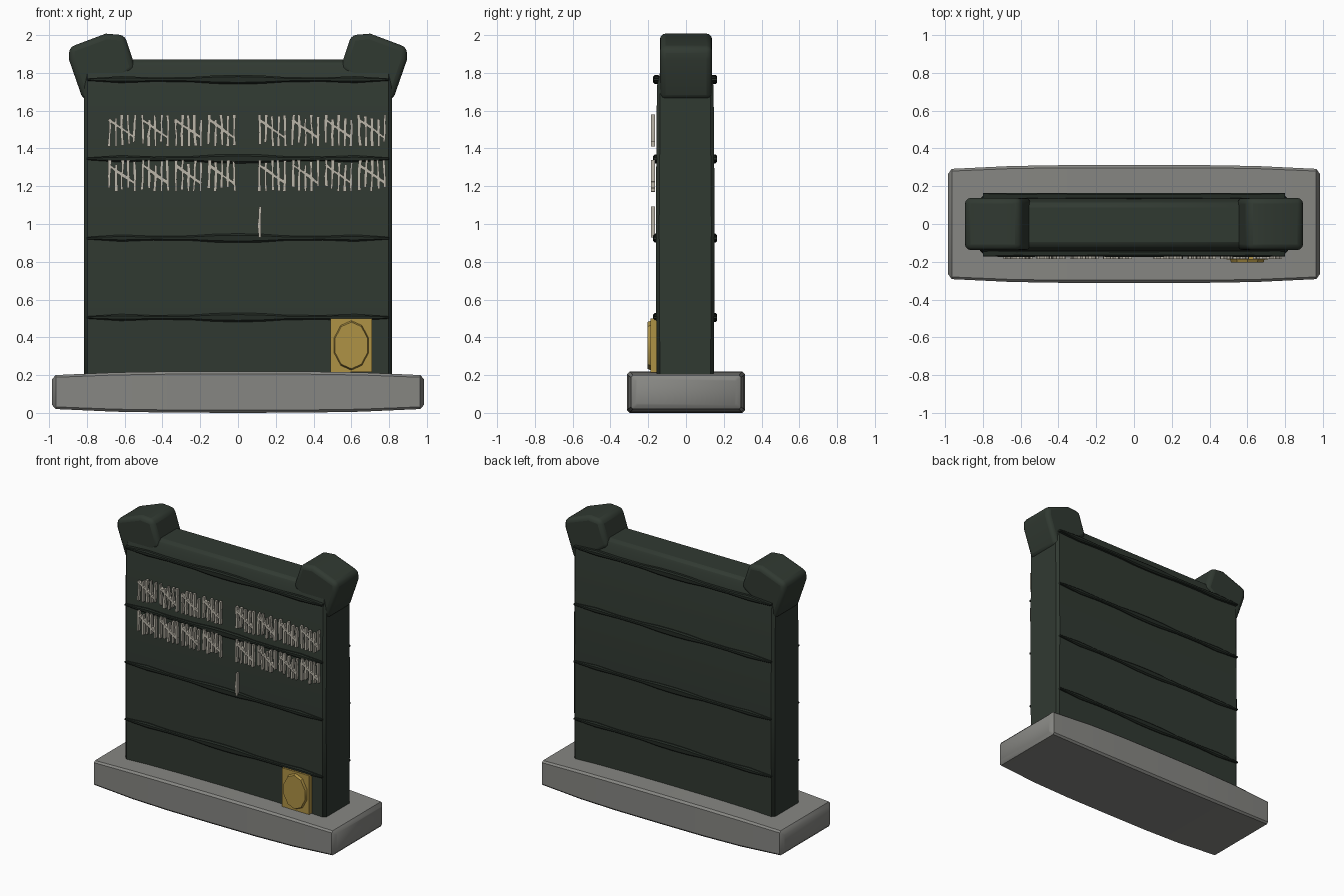
import bpy, bmesh, math, random
from mathutils import Matrix, Vector

random.seed(4)
if "Cube" in bpy.data.objects:
    bpy.data.objects.remove(bpy.data.objects["Cube"])


def material(name, rgb):
    m = bpy.data.materials.new(name)
    m.use_nodes = True
    m.diffuse_color = (*rgb, 1)
    m.node_tree.nodes["Principled BSDF"].inputs["Base Color"].default_value = (*rgb, 1)
    return m


GREEN = material("dark green", (0.03, 0.041, 0.031))
BLACK = material("blackish green", (0.017, 0.024, 0.018))
STONE = material("grey stone", (0.24, 0.24, 0.225))
CHALK = material("chalk", (0.50, 0.47, 0.40))
GOLD = material("old gold", (0.43, 0.29, 0.06))


def finish(name, bm, mat, bevel=0, segments=1, angle=35):
    bmesh.ops.recalc_face_normals(bm, faces=bm.faces)
    mesh = bpy.data.meshes.new(name)
    bm.to_mesh(mesh)
    bm.free()
    ob = bpy.data.objects.new(name, mesh)
    bpy.context.collection.objects.link(ob)
    mesh.materials.append(mat)
    if bevel:
        mod = ob.modifiers.new("bevel", "BEVEL")
        mod.width, mod.segments = bevel, segments
    bpy.ops.object.select_all(action="DESELECT")
    ob.select_set(True)
    bpy.context.view_layer.objects.active = ob
    bpy.ops.object.shade_smooth_by_angle(angle=math.radians(angle))
    return ob


def extrude(bm, points, shift):
    """Closed prism from a planar outline."""
    face = bm.faces.new([bm.verts.new(p) for p in points])
    out = bmesh.ops.extrude_face_region(bm, geom=[face])
    verts = [v for v in out["geom"] if isinstance(v, bmesh.types.BMVert)]
    bmesh.ops.translate(bm, verts=verts, vec=shift)


def loft(bm, stations, y, z, cut):
    """Skin chamfered rectangles along x; stations are (x, half depth, half height)."""
    rings = []
    for x, hy, hz in stations:
        c = min(hy, hz) * cut
        ring = [(hy - c, hz), (hy, hz - c), (hy, c - hz), (hy - c, -hz),
                (c - hy, -hz), (-hy, c - hz), (-hy, hz - c), (c - hy, hz)]
        rings.append([bm.verts.new((x, y + a, z + b)) for a, b in ring])
    for r, s in zip(rings, rings[1:]):
        for i in range(8):
            j = (i + 1) % 8
            bm.faces.new((r[i], r[j], s[j], s[i]))
    bm.faces.new(rings[0])
    bm.faces.new(rings[-1])


def mirrored(half):
    """Repeat right-hand stations on the left, keeping the middle one."""
    return [(-x, a, b) for x, a, b in reversed(half) if x > 0] + half


# Bowed stone base
bm = bmesh.new()
loft(bm, mirrored([(0, 0.312, 0.11), (0.35, 0.312, 0.109), (0.65, 0.307, 0.104),
                   (0.965, 0.292, 0.09), (0.985, 0.265, 0.068)]), 0, 0.11, 0.13)
finish("stone_base", bm, STONE, angle=40)

# Main wall with its top sloping inward
bm = bmesh.new()
side = [(-0.152, 0.18), (-0.156, 1.0), (-0.15, 1.73), (-0.125, 1.84), (-0.11, 1.872)]
outline = side + [(-y, z) for y, z in reversed(side)]
extrude(bm, [(-0.815, y - 0.004, z) for y, z in outline], (1.63, 0, 0))
finish("wall", bm, GREEN, 0.018, angle=30)

# Flared corner blocks
for name, s in (("left_corner_block", 1), ("right_corner_block", -1)):
    bm = bmesh.new()
    shape = [(0.54, 1.82), (0.60, 2.0), (0.70, 2.008), (0.895, 1.935), (0.895, 1.87),
             (0.82, 1.655), (0.74, 1.67)]
    extrude(bm, [(s * x, -0.138, z) for x, z in shape], (0, 0.276, 0))
    finish(name, bm, GREEN, 0.03, 3, 45)

# Thin uneven rails across both faces
for face, y in (("front", -0.156), ("back", 0.147)):
    bm = bmesh.new()
    for k in range(4):
        half = [(0, 0.018, 0.024), (0.12, 0.018, 0.022), (0.25, 0.016, 0.013),
                (0.45, 0.017, 0.011), (0.62, 0.018, 0.018), (0.8, 0.017, 0.006)]
        loft(bm, mirrored(half), y, 0.505 + 0.42 * k, 0.5)
    finish(face + "_rails", bm, BLACK)


# Tally marks: four-sided slivers with irregular widths
def sliver(bm, x, z, length, angle=0.0):
    turn = Matrix.Rotation(angle, 4, "Y")
    centre = Vector((x, -0.175, z))
    rings = []
    for t in (-0.5, -0.1, 0.2, 0.5):
        w = random.uniform(0.005, 0.0095)
        sway = random.uniform(-0.003, 0.003)
        corners = [(-w, -0.011), (w, -0.011), (w, 0.011), (-w, 0.011)]
        rings.append([bm.verts.new(centre + turn @ Vector((a + sway, b, t * length)))
                      for a, b in corners])
    for r, s in zip(rings, rings[1:]):
        for i in range(4):
            j = (i + 1) % 4
            bm.faces.new((r[i], r[j], s[j], s[i]))
    bm.faces.new(rings[0])
    bm.faces.new(rings[-1])


for row, z in (("upper", 1.495), ("lower", 1.255)):
    bm = bmesh.new()
    for start in (-0.69, 0.105):
        for g in range(4):
            x = start + 0.176 * g
            for i in range(5):
                length = random.uniform(0.14, 0.168)
                sliver(bm, x + 0.01 + 0.033 * i, z + random.choice((-1, 1)) * (0.168 - length) / 2,
                       length, random.uniform(-0.04, 0.04))
            sliver(bm, x + 0.075, z + 0.01, 0.17, math.radians(-55))
    finish(row + "_tally_marks", bm, CHALK, angle=20)

bm = bmesh.new()
sliver(bm, 0.115, 1.01, 0.165)
finish("single_tally_mark", bm, CHALK, angle=20)

# Gold plaque with a raised oval
bm = bmesh.new()
extrude(bm, [(0.49, -0.188, 0.215), (0.71, -0.188, 0.215), (0.71, -0.188, 0.5),
             (0.49, -0.188, 0.5)], (0, 0.034, 0))
finish("plaque", bm, GOLD)

bm = bmesh.new()
place = (Matrix.Translation((0.6, -0.19, 0.357)) @ Matrix.Diagonal((0.1, 1, 0.137, 1))
         @ Matrix.Rotation(math.pi / 2, 4, "X"))
bmesh.ops.create_cone(bm, cap_ends=True, segments=10, radius1=1, radius2=0.9,
                      depth=0.03, matrix=place)
finish("plaque_oval", bm, GOLD)
